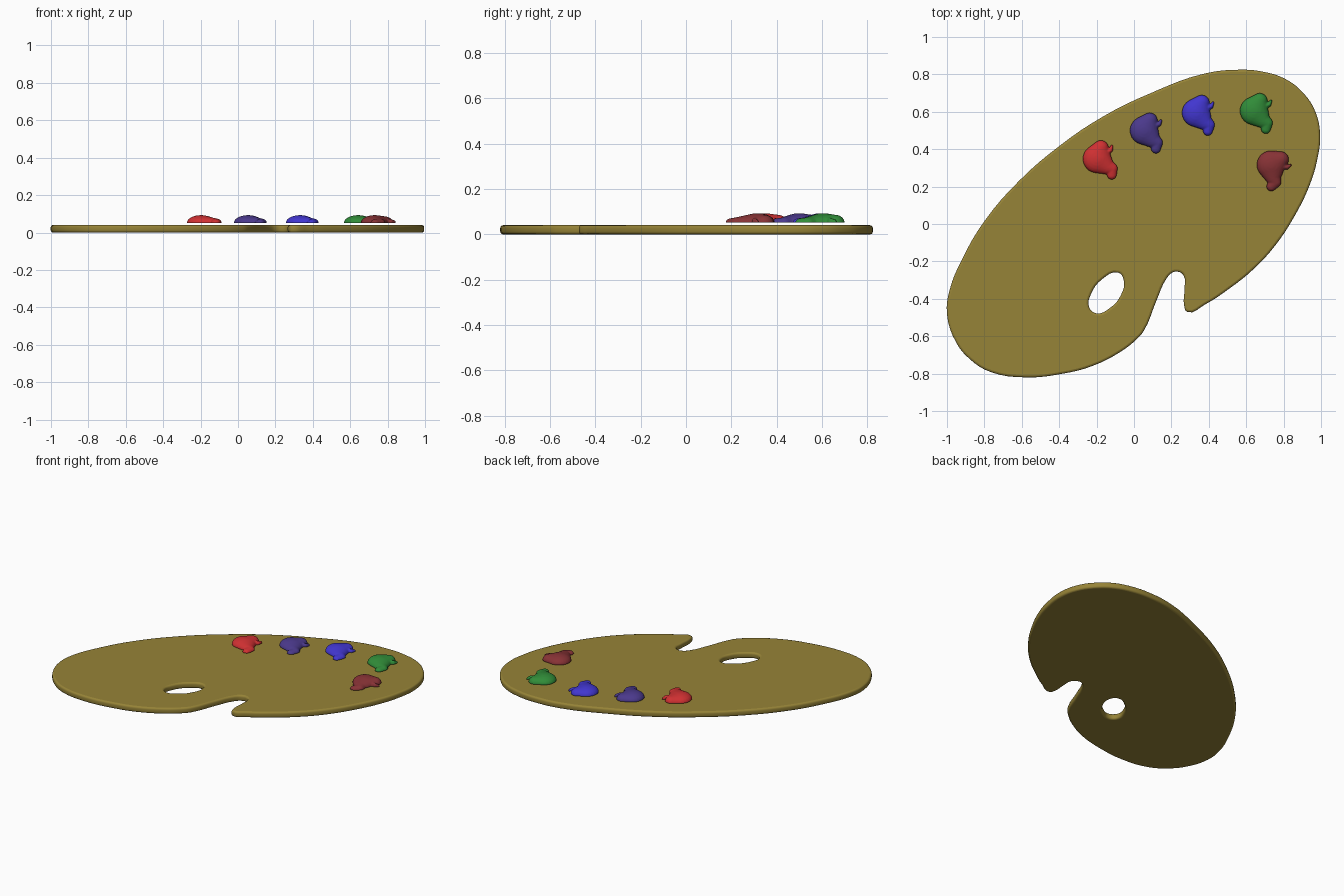
import bpy, bmesh, math
from mathutils import Matrix, Vector

if "Cube" in bpy.data.objects:
    bpy.data.objects.remove(bpy.data.objects["Cube"], do_unlink=True)


def material(name, rgb):
    m = bpy.data.materials.new(name)
    m.use_nodes = True
    m.diffuse_color = (*rgb, 1)
    for n in m.node_tree.nodes:
        if n.type == 'BSDF_PRINCIPLED':
            n.inputs["Base Color"].default_value = (*rgb, 1)
    return m


def finish(obj, mat, angle):
    """Bake to mesh, colour and smooth the object."""
    bpy.ops.object.select_all(action='DESELECT')
    bpy.context.view_layer.objects.active = obj
    obj.select_set(True)
    bpy.ops.object.convert(target='MESH')
    obj = bpy.context.object
    obj.data.materials.clear()
    obj.data.materials.append(mat)
    bpy.ops.object.shade_smooth_by_angle(angle=math.radians(angle))


# Board: leaning oval with a thumb notch, plus an egg-shaped hole
outline = [
    (.285, -.47), (.38, -.43), (.51, -.345), (.635, -.245), (.755, -.115),
    (.86, .045), (.94, .21), (.98, .345), (.995, .48), (.97, .6), (.91, .695),
    (.81, .775), (.685, .815), (.57, .825), (.38, .805), (.09, .7),
    (-.165, .575), (-.395, .42), (-.61, .235), (-.8, .015), (-.92, -.19),
    (-.985, -.35), (-1, -.48), (-.95, -.635), (-.875, -.725), (-.77, -.79),
    (-.58, -.82), (-.38, -.8), (-.225, -.76), (-.075, -.685), (.01, -.62),
    (.05, -.575), (.12, -.41), (.175, -.29), (.205, -.26), (.235, -.255),
    (.265, -.275), (.27, -.35), (.268, -.435)]
hole = [(-.085, -.26), (-.055, -.3), (-.07, -.38), (-.13, -.45),
        (-.2, -.478), (-.24, -.445), (-.23, -.375), (-.17, -.295)]

EDGE = .012
curve = bpy.data.curves.new("board", 'CURVE')
curve.dimensions = '2D'
curve.fill_mode = 'BOTH'
curve.resolution_u = 4
curve.extrude = .02 - EDGE
curve.bevel_depth = EDGE
curve.bevel_resolution = 2
curve.offset = -EDGE
for loop in (outline, hole[::-1]):
    spline = curve.splines.new('BEZIER')
    spline.bezier_points.add(len(loop) - 1)
    for p, (x, y) in zip(spline.bezier_points, loop):
        p.co = (x, y, 0)
        p.handle_left_type = p.handle_right_type = 'AUTO'
    spline.use_cyclic_u = True
board = bpy.data.objects.new("board", curve)
board.location.z = .02
bpy.context.collection.objects.link(board)
finish(board, material("olive wood", (.305, .227, .038)), 50)

# Paint dab: strokes of overlapping domes (x, y, radius, height)
body = [(.02, .058, .042, .034), (-.01, .005, .076, .041),
        (.032, -.043, .043, .029), (.058, -.06, .032, .023),
        (.053, -.092, .026, .019)]
hook = [(.035, .045, .02, .026), (.055, .033, .015, .022),
        (.07, .038, .012, .02), (.08, .058, .007, .014)]
STEPS = 4
BASE = .052


def paint_dab(name, x, y, turn, mat):
    bm = bmesh.new()
    for stroke in (body, hook):
        for a, b in zip(stroke, stroke[1:]):
            for i in range(STEPS + 1):
                px, py, r, h = Vector(a).lerp(Vector(b), i / STEPS)
                bmesh.ops.create_uvsphere(
                    bm, u_segments=24, v_segments=12, radius=1,
                    matrix=Matrix.Translation((px, py, 0))
                    @ Matrix.Diagonal((r, r, h, 1)))
    mesh = bpy.data.meshes.new(name)
    bm.to_mesh(mesh)
    bm.free()
    dab = bpy.data.objects.new(name, mesh)
    bpy.context.collection.objects.link(dab)
    dab.location = (x, y, BASE)
    dab.rotation_euler.z = math.radians(turn)
    # Fuse the domes into one soft lump
    fuse = dab.modifiers.new("fuse", 'REMESH')
    fuse.mode = 'VOXEL'
    fuse.voxel_size = .004
    soften = dab.modifiers.new("soften", 'SMOOTH')
    soften.factor = .5
    soften.iterations = 3
    finish(dab, mat, 180)
    # Slice off the underside so the lump is flat at the bottom
    dab = bpy.context.object
    bm = bmesh.new()
    bm.from_mesh(dab.data)
    cut = bmesh.ops.bisect_plane(
        bm, geom=bm.verts[:] + bm.edges[:] + bm.faces[:],
        plane_co=(0, 0, 0), plane_no=(0, 0, 1), clear_inner=True)
    rim = [e for e in cut["geom_cut"] if isinstance(e, bmesh.types.BMEdge)]
    for f in bmesh.ops.contextual_create(bm, geom=rim)["faces"]:
        f.smooth = False
        if f.normal.z > 0:
            f.normal_flip()
    bm.to_mesh(dab.data)
    bm.free()


for colour, rgb, x, y, turn in [
        ("red", (.63, .03, .032), -.187, .345, 10),
        ("purple", (.07, .041, .262), .064, .495, 0),
        ("blue", (.054, .037, .63), .342, .59, 0),
        ("green", (.03, .262, .04), .652, .6, 0),
        ("maroon", (.242, .032, .036), .738, .307, -32)]:
    paint_dab(colour + "_paint", x, y, turn, material(colour + " paint", rgb))
